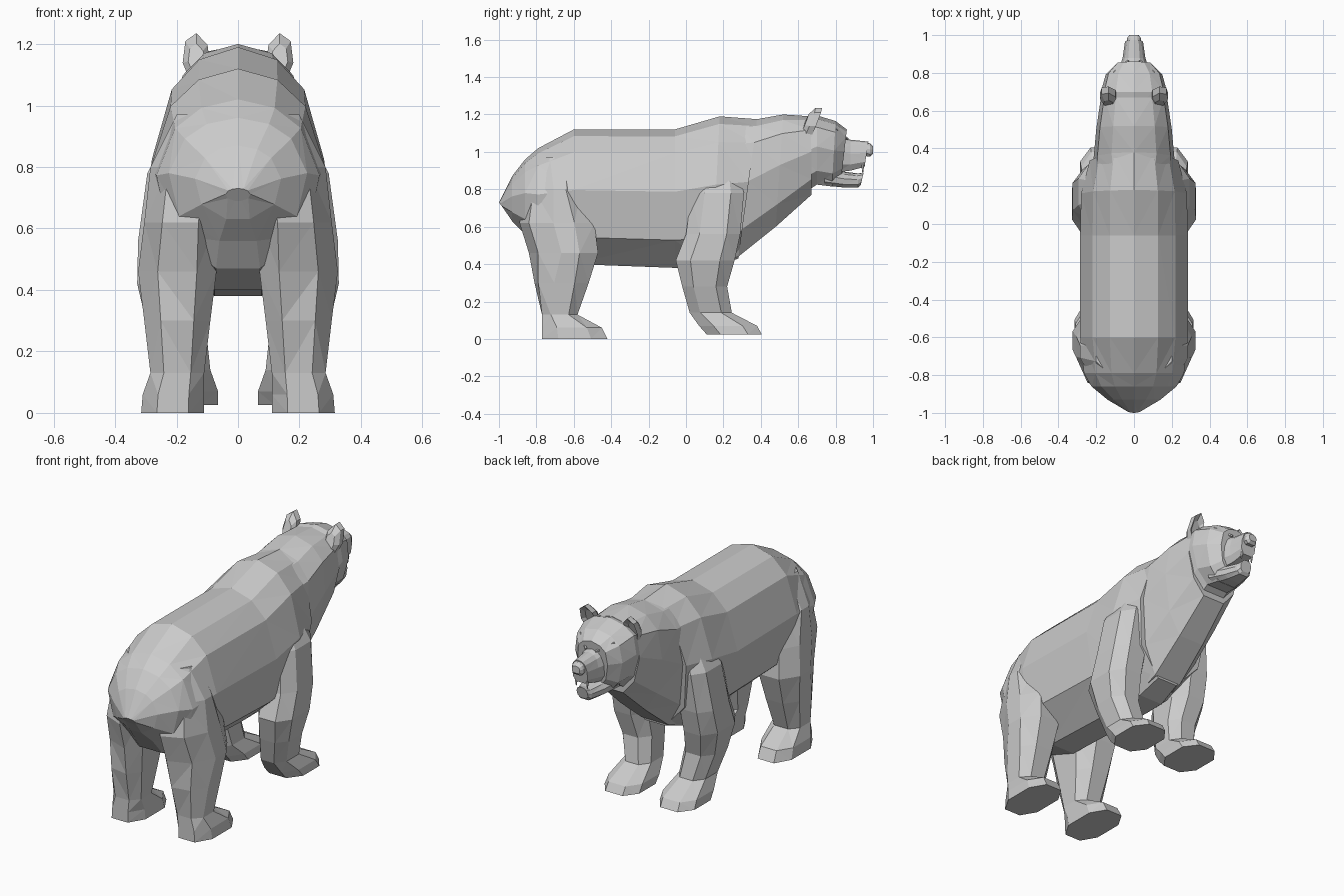
import bpy
import bmesh
from math import cos, sin, tau
from mathutils import Vector

cube = bpy.data.objects.get("Cube")
if cube:
    bpy.data.objects.remove(cube, do_unlink=True)

# One plain fur colour
fur = bpy.data.materials.new("grey_fur")
fur.use_nodes = True
GREY = (0.6, 0.6, 0.6, 1)
fur.diffuse_color = GREY
bsdf = fur.node_tree.nodes["Principled BSDF"]
bsdf.inputs["Base Color"].default_value = GREY
bsdf.inputs["Roughness"].default_value = 0.8


def loft(name, rings, side=1):
    """Skin a row of equal rings, close both ends, mirror in x if side is -1."""
    bm = bmesh.new()
    rows = []
    for ring in rings:
        rows.append([bm.verts.new((x * side, y, z)) for x, y, z in ring])
    for lower, upper in zip(rows, rows[1:]):
        for i in range(len(lower)):
            bm.faces.new((lower[i - 1], lower[i], upper[i], upper[i - 1]))
    bm.faces.new(rows[0])
    bm.faces.new(rows[-1])
    # split the bent quads for a faceted skin
    bmesh.ops.triangulate(bm, faces=bm.faces[:], quad_method='SHORT_EDGE')
    bmesh.ops.recalc_face_normals(bm, faces=bm.faces[:])
    mesh = bpy.data.meshes.new(name)
    bm.to_mesh(mesh)
    bm.free()
    mesh.materials.append(fur)
    obj = bpy.data.objects.new(name, mesh)
    bpy.context.collection.objects.link(obj)
    return obj


# Share of the half width at each height, from the back ridge to the belly
LEVELS = (0.95, 0.83, 0.55, 0.2, 0)
BARREL_SHAPE = (0.45, 0.77, 1, 0.85, 0.27)
NECK_SHAPE = (0.55, 0.9, 1, 0.8, 0.4)
SNOUT_SHAPE = (0.5, 0.8, 1, 0.95, 0.6)


def section(shape, y, top, low, width, lean=0):
    """Symmetric cross-section with a ridge; lean shifts its underside in y."""
    half = [(width * share, level) for share, level in zip(shape, LEVELS)]
    outline = [(0, 1)] + half + [(-x, level) for x, level in reversed(half)]
    return [(x, y + lean * (1 - level), low + (top - low) * level)
            for x, level in outline]


def body_part(name, shape, *rows):
    return loft(name, [section(shape, *row) for row in rows])


def leg_ring(z, back, front, inner, outer, skew=0):
    """Cut-corner ring; skew moves the outer back corner forward."""
    centre_x, centre_y = (inner + outer) / 2, (back + front) / 2
    radius_x, radius_y = (outer - inner) / 2, (front - back) / 2
    ring = []
    for sx, sy in ((1, .5), (.5, 1), (-.5, 1), (-1, .5),
                   (-1, -.5), (-.5, -1), (.5, -1), (1, -.5)):
        cut = skew * (sx + 1) / 2 if sy < 0 else 0
        ring.append((centre_x + radius_x * sx, centre_y + radius_y * sy + cut, z))
    return ring


# Torso: rump, barrel and shoulder hump
body_part("torso", BARREL_SHAPE,
          (-1, .73, .69, .04, .03),
          (-.93, .87, .63, .14),
          (-.86, .96, .56, .225),
          (-.79, 1.02, .47, .265),
          (-.6, 1.12, .4, .285),
          (-.06, 1.12, .38, .285),
          (.18, 1.19, .38, .28, -.04),
          (.38, 1.175, .43, .235, -.1))

# Neck, narrowing towards the throat
body_part("neck", NECK_SHAPE,
          (.3, 1.17, .42, .21, -.08),
          (.38, 1.175, .44, .215, -.1),
          (.52, 1.2, .6, .2, -.04),
          (.67, 1.19, .77, .175))

# Legs, from the sole up into the body
HIND = ((0, -.77, -.42, .11, .315),
        (.06, -.77, -.45, .11, .31),
        (.13, -.77, -.58, .11, .285),
        (.3, -.82, -.52, .09, .305, .04),
        (.46, -.865, -.47, .07, .325, .1),
        (.62, -.915, -.49, .07, .305, .1),
        (.8, -.89, -.56, .05, .285, .1),
        (.97, -.77, -.6, .03, .2))
FORE = ((.025, .11, .405, .065, .285),
        (.07, .07, .38, .065, .28),
        (.14, .02, .245, .09, .255),
        (.28, -.02, .22, .105, .295),
        (.42, -.055, .26, .115, .328),
        (.56, 0, .29, .11, .325),
        (.78, .03, .31, .1, .295),
        (.97, .1, .26, .06, .19))
for side, label in ((1, "left"), (-1, "right")):
    loft(label + "_hind_leg", [leg_ring(*row) for row in HIND], side)
    loft(label + "_front_leg", [leg_ring(*row) for row in FORE], side)

# Skull
body_part("head", NECK_SHAPE,
          (.6, 1.17, .76, .17),
          (.7, 1.195, .825, .175),
          (.8, 1.165, .815, .15, -.02),
          (.86, 1.12, .86, .095, -.03))

# Muzzle, nose and lower jaw with a slightly open mouth
body_part("muzzle", SNOUT_SHAPE,
          (.8, 1.09, .89, .085),
          (.88, 1.065, .9, .06),
          (.975, 1.055, .92, .048, -.02))
body_part("nose", SNOUT_SHAPE,
          (.93, 1.058, .98, .04),
          (.985, 1.045, .975, .036),
          (1, 1.03, .99, .025))
body_part("lower_jaw", SNOUT_SHAPE,
          (.74, .92, .82, .1),
          (.84, .895, .81, .07),
          (.92, .885, .81, .045),
          (.95, .89, .825, .035, -.015))


def spindle(name, start, end, radius, side, sides=5):
    """Thin tapering spike between two points."""
    start, end = Vector(start), Vector(end)
    turn = (end - start).to_track_quat('Z', 'Y')
    rings = []
    for centre, size in ((start, radius), (end, radius / 4)):
        rings.append([centre + turn @ Vector((size * cos(tau * i / sides),
                                              size * sin(tau * i / sides), 0))
                      for i in range(sides)])
    return loft(name, rings, side)


def ear_ring(y, scale, count=7):
    """Slanted oval outline of the ear, leaning forward at the top."""
    ring = []
    for i in range(count):
        angle = tau * i / count
        across, up = .045 * scale * cos(angle), .085 * scale * sin(angle)
        ring.append((.135 + across + up / 8, y + up * .4, 1.15 + up - across / 4))
    return ring


# Ears, brows, eyes and fangs on both sides
for side, label in ((1, "left"), (-1, "right")):
    # back, rim and hollow of the ear cup
    cup = ((.635, .6), (.66, 1), (.695, 1), (.675, .6))
    loft(label + "_ear", [ear_ring(*row) for row in cup], side)
    spindle(label + "_brow", (.1, .79, 1.11), (.03, .865, 1.07), .022, side)
    spindle(label + "_eye", (.07, .8, 1.045), (.07, .85, 1.045), .014, side)
    spindle(label + "_fang", (.035, .945, .93), (.035, .945, .89), .009, side)
